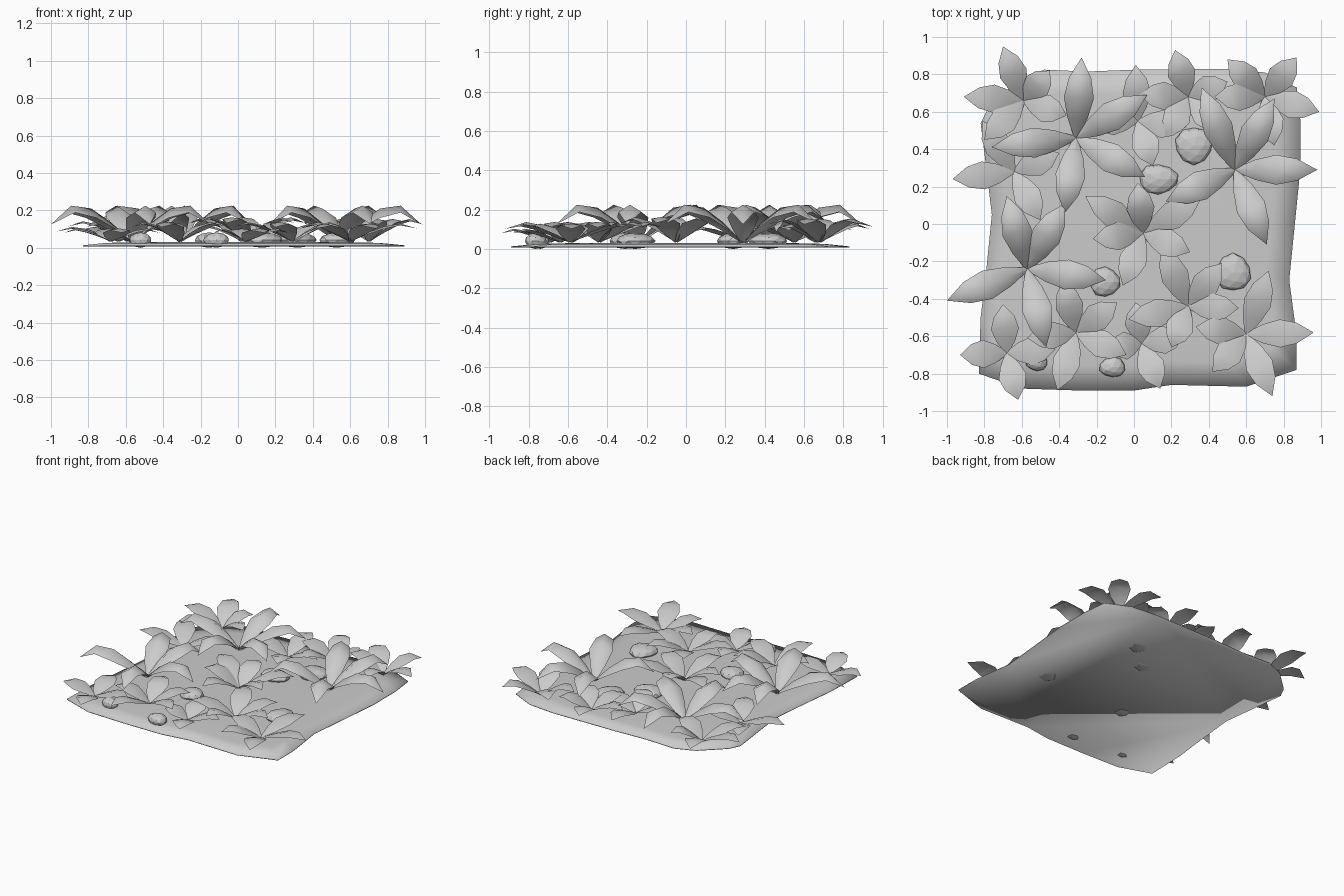
import bpy, bmesh, math
from mathutils import Vector

if "Cube" in bpy.data.objects:
    bpy.data.objects.remove(bpy.data.objects["Cube"])

def finish(name, bm, smooth=True):
    me = bpy.data.meshes.new(name)
    bm.to_mesh(me)
    bm.free()
    ob = bpy.data.objects.new(name, me)
    bpy.context.collection.objects.link(ob)
    for p in me.polygons:
        p.use_smooth = smooth
    return ob

# Ground patch: irregular rounded square, slightly domed
outline = [(-.83, -.80), (-.60, -.88), (-.3, -.89), (0, -.89), (.2, -.86), (.6, -.87), (.87, -.78),
           (.87, -.6), (.83, -.3), (.86, 0), (.89, .3), (.89, .55), (.87, .73), (.7, .81), (.5, .83),
           (0, .825), (-.25, .815), (-.48, .825), (-.62, .77), (-.78, .62), (-.82, .54),
           (-.79, .3), (-.76, .05), (-.79, -.25), (-.82, -.5)]
bm = bmesh.new()
rings = []
for s, z in ((1, .008), (1, .013), (.85, .026), (.6, .031)):
    rings.append([bm.verts.new((x * s, y * s, z)) for x, y in outline])
n = len(outline)
for a, b in zip(rings, rings[1:]):
    for i in range(n):
        bm.faces.new((a[i], a[(i + 1) % n], b[(i + 1) % n], b[i]))
bm.faces.new(rings[-1])
bm.faces.new(rings[0][::-1])
finish("ground_patch", bm)

def leaf(bm, base, tip, width, zs, fold):
    """Arched leaf: ridge line plus two edges; fold is how far the edges drop."""
    base, tip = Vector(base), Vector(tip)
    d = tip - base
    side = Vector((-d.y, d.x)).normalized()
    ts = (0, .25, .5, .75, 1)
    ws = (.12, .68, 1, .74, 0)
    rows = []
    for t, w, z in zip(ts, ws, zs):
        p = base + d * t
        if w == 0:
            rows.append([bm.verts.new((p.x, p.y, z))])
            continue
        row = []
        for k in (-1, 0, 1):
            q = p + side * (k * w * width / 2)
            row.append(bm.verts.new((q.x, q.y, z - abs(k) * fold * w)))
        rows.append(row)
    for a, b in zip(rows, rows[1:]):
        for i in range(2):
            if len(b) == 1:
                bm.faces.new((a[i + 1], a[i], b[0]))
            else:
                bm.faces.new((a[i + 1], a[i], b[i], b[i + 1]))

def plant(name, base, tips, width, zs, fold):
    bm = bmesh.new()
    for t in tips:
        leaf(bm, base, t, width, zs, fold)
    finish(name, bm)

# Tall arching plants
tall = [
    ((-.31, .46), [(-.28, .89), (.07, .69), (.06, .25), (-.37, .06), (-.76, .41)]),
    ((.54, .29), [(.36, .73), (.75, .67), (.98, .29), (.71, -.11), (.17, .12)]),
    ((-.57, -.24), [(-.68, .15), (-.37, .11), (-.15, -.30), (-.47, -.66), (-1.0, -.41)]),
]
for i, (c, tips) in enumerate(tall):
    plant(f"tall_plant_{i + 1}", c, tips, .16, (.035, .135, .21, .225, .125), .05)

# Low spreading plants
low = [
    ((-.59, .66), [(-.70, .95), (-.91, .68), (-.45, .82), (-.80, .45), (-.36, .58)], .125),
    ((-.64, .28), [(-.97, .24), (-.81, .55), (-.40, .38), (-.50, .02)], .09),
    ((.29, .68), [(.22, .93), (.03, .69), (.50, .76), (.47, .50), (.17, .47)], .11),
    ((.70, .68), [(.50, .88), (.87, .89), (.99, .60), (.43, .68), (.75, .42)], .14),
    ((.02, .55), [(.01, .85), (.28, .52), (.10, .31), (-.24, .55)], .10),
    ((.05, -.05), [(-.26, .15), (.36, .14), (.02, .22), (.30, -.15), (-.06, -.33), (-.22, -.08)], .15),
    ((.29, -.44), [(.15, -.12), (.47, -.21), (-.03, -.51), (.56, -.45), (.20, -.66)], .12),
    ((-.31, -.58), [(-.38, -.30), (-.09, -.42), (-.57, -.61), (-.41, -.89), (-.04, -.70)], .12),
    ((.60, -.59), [(.72, -.25), (.96, -.58), (.74, -.92), (.42, -.79), (.33, -.55)], .11),
    ((-.68, -.69), [(-.93, -.70), (-.70, -.43), (-.42, -.67), (-.62, -.94)], .08),
    ((.04, -.64), [(.01, -.42), (.14, -.88), (-.13, -.66), (.27, -.60)], .08),
]
for i, (c, tips, h) in enumerate(low):
    zs = (.035, .035 + h * .4, .035 + h * .72, .035 + h * .85, .02 + h * .75)
    plant(f"low_plant_{i + 1}", c, tips, .15, zs, .012)

# Pebbles half sunk in the ground
pebbles = [(.32, .42, .10, .10), (.13, .24, .105, .08), (-.155, -.31, .08, .08),
           (.53, -.26, .095, .10), (-.115, -.765, .07, .055), (-.52, -.74, .06, .045)]
for i, (x, y, rx, ry) in enumerate(pebbles):
    bm = bmesh.new()
    bmesh.ops.create_icosphere(bm, subdivisions=2, radius=1)
    for v in bm.verts:
        a = math.atan2(v.co.y, v.co.x)
        k = 1 + .06 * math.sin(3 * a + i)
        v.co = (x + v.co.x * rx * k, y + v.co.y * ry * k, .041 + v.co.z * .041)
    finish(f"pebble_{i + 1}", bm, smooth=False)
